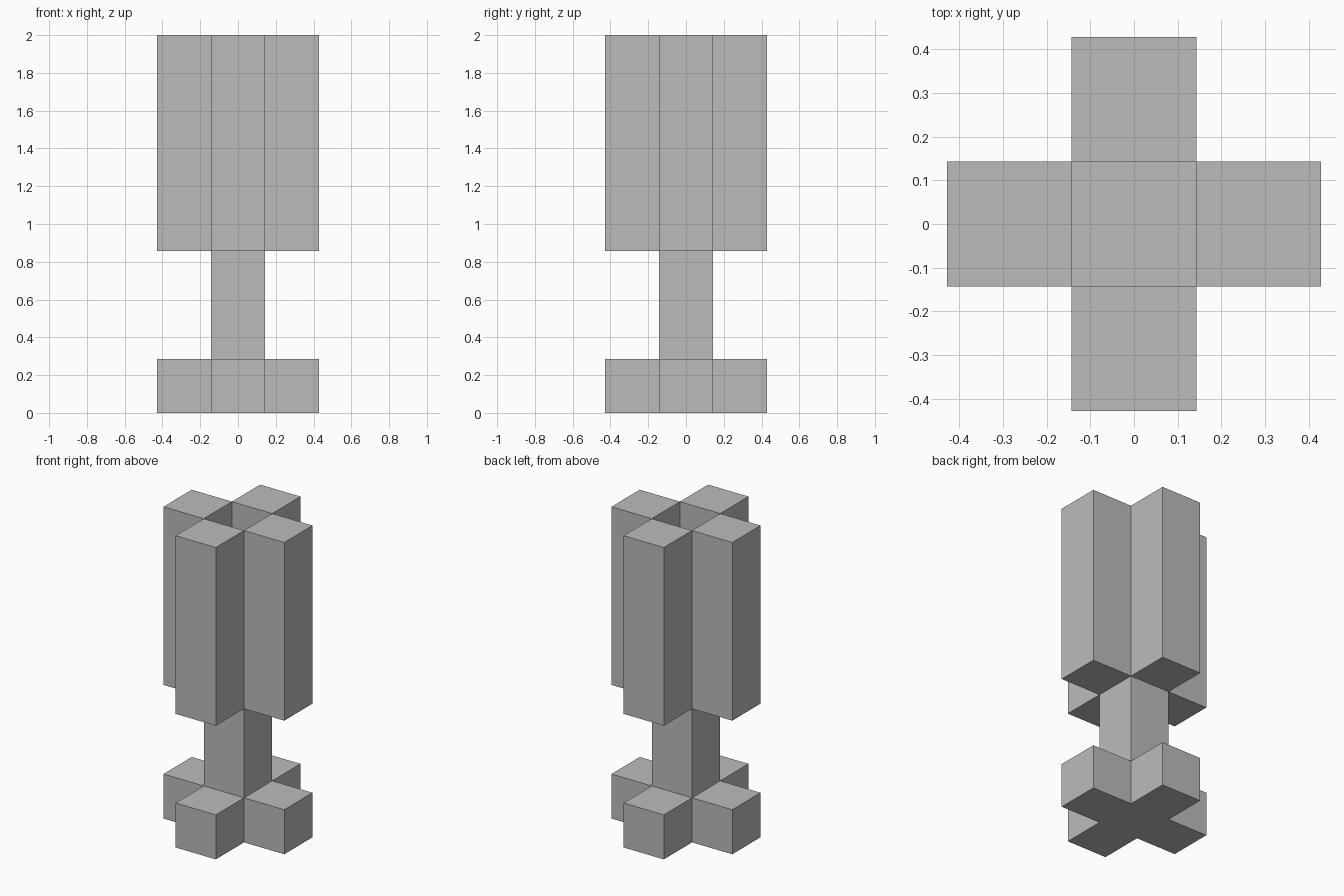
import bpy
import bmesh

cube = bpy.data.objects.get("Cube")
if cube:
    bpy.data.objects.remove(cube, do_unlink=True)

U = 2 / 7   # block size: the model is seven blocks tall
H = U / 2   # half a block
R = 3 * H   # reach of the cross arms

grey = bpy.data.materials.new("plain_grey")
grey.use_nodes = True
colour = (0.5, 0.5, 0.5, 1)
grey.diffuse_color = colour
grey.node_tree.nodes["Principled BSDF"].inputs["Base Color"].default_value = colour


def prism(name, outline, bottom, top):
    """Extrude a flat outline from one block level up to another."""
    bm = bmesh.new()
    face = bm.faces.new([bm.verts.new((x, y, bottom * U)) for x, y in outline])
    grown = bmesh.ops.extrude_face_region(bm, geom=[face], use_keep_orig=True)
    verts = [v for v in grown["geom"] if isinstance(v, bmesh.types.BMVert)]
    bmesh.ops.translate(bm, verts=verts, vec=(0, 0, (top - bottom) * U))
    bmesh.ops.recalc_face_normals(bm, faces=bm.faces)
    mesh = bpy.data.meshes.new(name)
    bm.to_mesh(mesh)
    bm.free()
    mesh.materials.append(grey)
    obj = bpy.data.objects.new(name, mesh)
    bpy.context.collection.objects.link(obj)
    return obj


def turn(points, times):
    """Rotate outline points by quarter turns."""
    for _ in range(times):
        points = [(-y, x) for x, y in points]
    return points


# Outlines: one arm end, repeated round the centre, makes the cross
arm_end = [(H, -H), (R, -H), (R, H)]
cross = [p for k in range(4) for p in turn(arm_end, k)]
square = [p for k in range(4) for p in turn([(H, -H)], k)]
arm = [(H, -H), (R, -H), (R, H), (H, H)]

# Cross-shaped foot and square stem
prism("foot", cross, 0, 1)
prism("stem", square, 1, 3)

# Cup: solid floor with four tall walls round an open centre
prism("cup_floor", cross, 3, 4)
for k, side in enumerate(("left", "back", "right", "front")):
    prism("cup_wall_" + side, turn(arm, k), 4, 7)

# Join floor and walls into one clean cup without inner faces
cup = bpy.data.objects["cup_floor"]
bm = bmesh.new()
parts = [o for o in bpy.context.collection.objects if o.name.startswith("cup_")]
for part in parts:
    bm.from_mesh(part.data)
    if part is not cup:
        bpy.data.objects.remove(part, do_unlink=True)
level = 4 * U
# Drop the hidden wall bottoms and the floor top, then refill the cup's inside
hidden = [f for f in bm.faces if all(abs(v.co.z - level) < 1e-4 for v in f.verts)]
bmesh.ops.delete(bm, geom=hidden, context='FACES')
bm.faces.new([bm.verts.new((x, y, level)) for x, y in square])
bmesh.ops.remove_doubles(bm, verts=bm.verts, dist=1e-4)
bmesh.ops.dissolve_limit(bm, angle_limit=0.01, verts=bm.verts, edges=bm.edges)
bm.to_mesh(cup.data)
bm.free()
cup.name = "cup"
